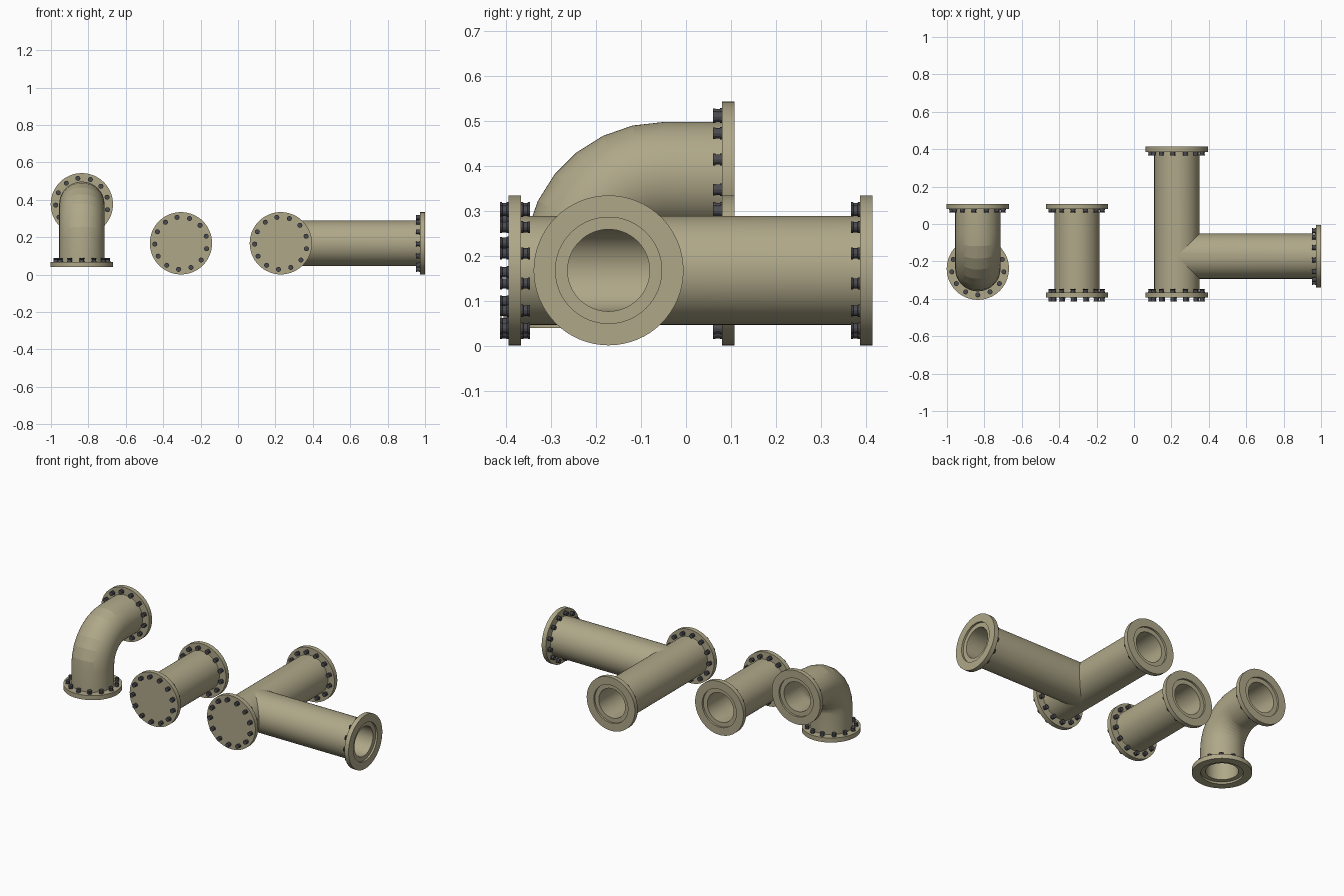
import bpy, bmesh, math
from mathutils import Vector

if "Cube" in bpy.data.objects:
    bpy.data.objects.remove(bpy.data.objects["Cube"])

PIPE_R, BORE_R, FLANGE_R, SEAT_R = 0.121, 0.091, 0.1665, 0.118
THICK, RECESS, BOLT_RING = 0.028, 0.012, 0.14
SIDES, BOLTS = 64, 13
X, Y, Z = Vector((1, 0, 0)), Vector((0, 1, 0)), Vector((0, 0, 1))


def material(name, rgb):
    m = bpy.data.materials.new(name)
    m.diffuse_color = (*rgb, 1)
    m.use_nodes = True
    m.node_tree.nodes["Principled BSDF"].inputs["Base Color"].default_value = m.diffuse_color
    return m


PAINT = material("khaki_paint", (0.43, 0.39, 0.25))
STEEL = material("dark_steel", (0.07, 0.07, 0.08))


def finish(name, bm, mat):
    bmesh.ops.recalc_face_normals(bm, faces=bm.faces[:])
    me = bpy.data.meshes.new(name)
    bm.to_mesh(me)
    bm.free()
    me.materials.append(mat)
    ob = bpy.data.objects.new(name, me)
    bpy.context.collection.objects.link(ob)
    return ob


def add_loft(bm, rings, sides=SIDES, closed=False):
    """Skin circular rings given as (centre, side, up, radius)."""
    loops = []
    for c, s, u, r in rings:
        loops.append([bm.verts.new(c + s * (r * math.cos(a)) + u * (r * math.sin(a)))
                      for a in (2 * math.pi * i / sides for i in range(sides))])
    pairs = list(zip(loops, loops[1:]))
    if closed:
        pairs.append((loops[-1], loops[0]))
    else:
        bm.faces.new(loops[0])
        bm.faces.new(loops[-1])
    for a, b in pairs:
        for i in range(sides):
            j = (i + 1) % sides
            bm.faces.new((a[i], a[j], b[j], b[i]))


def loft(name, rings, closed=False):
    bm = bmesh.new()
    add_loft(bm, rings, closed=closed)
    return finish(name, bm, PAINT)


def rod(name, a, b, side, up, r):
    return loft(name, [(a, side, up, r), (b, side, up, r)])


def tube(name, path):
    """Hollow pipe along (centre, side, up) stations."""
    rings = [(*p, PIPE_R) for p in path] + [(*p, BORE_R) for p in reversed(path)]
    return loft(name, rings, closed=True)


def flange(name, face, out, side, up, start=0.0, blind=False):
    """Flange with its outer face centred at 'face', plus its ring of bolts."""
    back = face - out * THICK
    if blind:
        rod(name, back, face, side, up, FLANGE_R)
    else:
        prof = [(face, SEAT_R), (face, FLANGE_R), (back, FLANGE_R), (back, SEAT_R)]
        loft(name, [(c, side, up, r) for c, r in prof], closed=True)
    bm = bmesh.new()
    for i in range(BOLTS):
        a = math.radians(start) + 2 * math.pi * i / BOLTS
        off = (up * math.cos(a) + side * math.sin(a)) * BOLT_RING
        for base, d in [(back, -out)] + ([(face, out)] if blind else []):
            prof = [(-0.002, .0135), (.004, .0135), (.005, .0115),
                    (.014, .0115), (.015, .013), (.0195, .013)]
            add_loft(bm, [(base + off + d * h, side, up, r) for h, r in prof], 12)
    finish(name + "_bolts", bm, STEEL)


def boolean(ob, other, op):
    mod = ob.modifiers.new(op, 'BOOLEAN')
    mod.operation, mod.solver, mod.object = op, 'EXACT', other
    bpy.context.view_layer.update()
    me = bpy.data.meshes.new_from_object(ob.evaluated_get(bpy.context.evaluated_depsgraph_get()))
    ob.modifiers.clear()
    ob.data = me
    bpy.data.objects.remove(other)


H = 0.1675          # axis height of the lying pipes
FRONT = -0.394      # front faces of the blind flanges

# Elbow: seven-segment bend from vertical to horizontal
ex, ey, ez, R = -0.835, -0.239, 0.376, 0.189
bend = Vector((ex, ey + R, ez - R))
path = [(Vector((ex, ey, 0.04 + RECESS)), X, Y)]
for i in range(8):
    a = math.pi / 2 * i / 7
    radial = -Y * math.cos(a) + Z * math.sin(a)
    path.append((bend + radial * R, X, -radial))
path.append((Vector((ex, 0.108 - RECESS, ez)), X, -Z))
tube("elbow_pipe", path)
flange("elbow_bottom_flange", Vector((ex, ey, 0.04)), -Z, X, -Y)
flange("elbow_back_flange", Vector((ex, 0.108, ez)), Y, X, Z, 19)

# Straight section
sx = -0.305
tube("straight_pipe", [(Vector((sx, FRONT + THICK, H)), X, Z),
                       (Vector((sx, 0.108 - RECESS, H)), X, Z)])
flange("straight_blind_flange", Vector((sx, FRONT, H)), -Y, X, Z, 19, True)
flange("straight_back_flange", Vector((sx, 0.108, H)), Y, X, Z, 19)

# Tee: outer bodies joined, then bored through
tx, by, back_y = 0.229, -0.172, 0.414
a, b = Vector((tx, FRONT + THICK, H)), Vector((tx, back_y - RECESS, H))
c, d = Vector((tx, by, H)), Vector((1 - RECESS, by, H))
tee = rod("tee_pipe", a, b, X, Z, PIPE_R)
boolean(tee, rod("branch_body", c, d, Y, Z, PIPE_R), 'UNION')
boolean(tee, rod("main_bore", a - Y * .01, b + Y * .01, X, Z, BORE_R), 'DIFFERENCE')
boolean(tee, rod("branch_bore", c, d + X * .01, Y, Z, BORE_R), 'DIFFERENCE')
flange("tee_blind_flange", Vector((tx, FRONT, H)), -Y, X, Z, 19, True)
flange("tee_back_flange", Vector((tx, back_y, H)), Y, X, Z, 19)
flange("tee_branch_flange", Vector((1, by, H)), X, Y, Z, 19)

# Smooth round walls, keep rims and bend segments crisp
for ob in bpy.context.scene.objects:
    ob.select_set(True)
    bpy.context.view_layer.objects.active = ob
bpy.ops.object.shade_smooth_by_angle(angle=math.radians(10))
